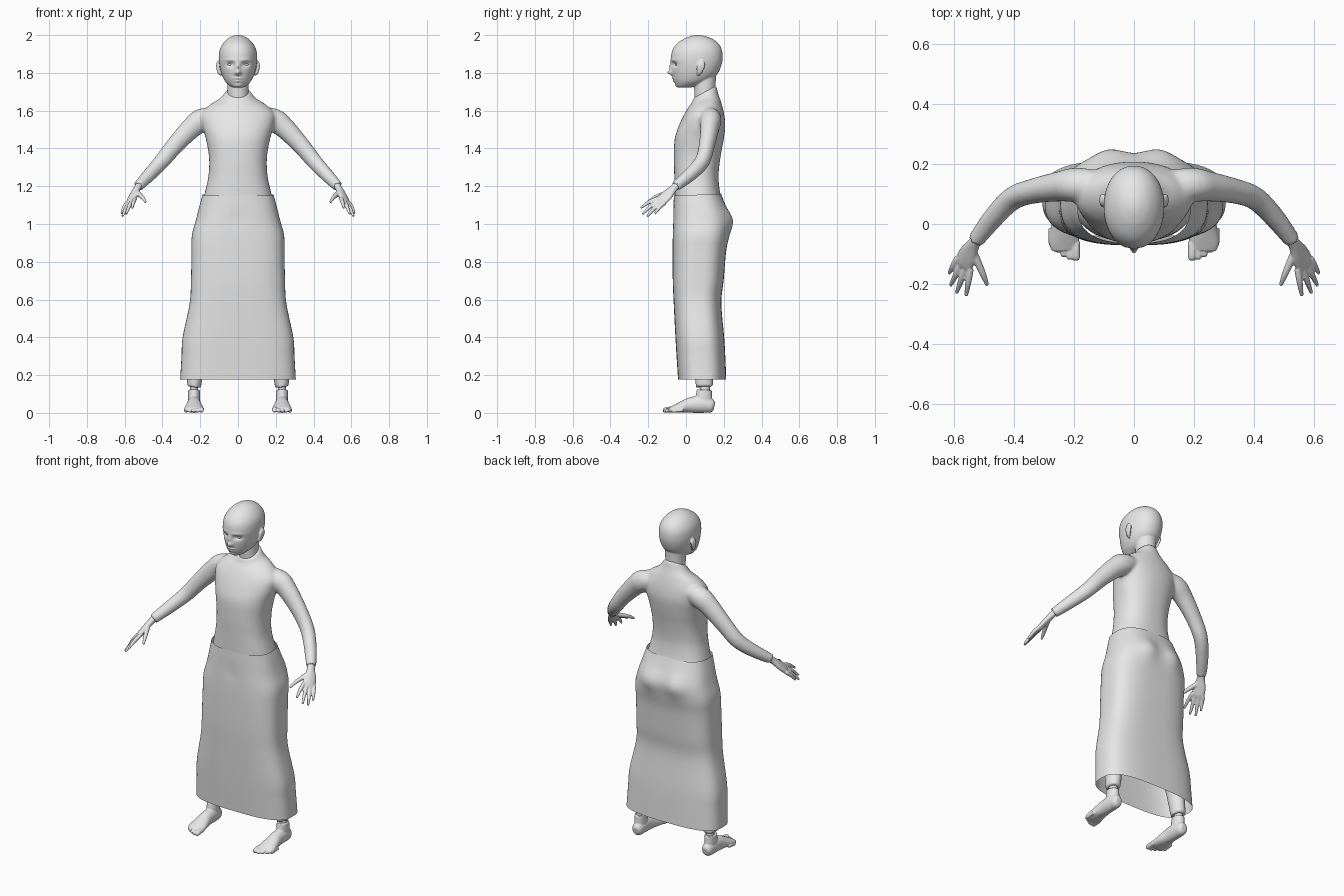
import bpy, bmesh, math
from mathutils import Vector, Matrix

grey = bpy.data.materials.new("plain_grey")
grey.diffuse_color = (0.8, 0.8, 0.8, 1)
X, Y, Z = Vector((1, 0, 0)), Vector((0, 1, 0)), Vector((0, 0, 1))


def resample(rows, k):
    """Catmull-Rom interpolation of rows of numbers."""
    out = []
    for i in range(len(rows) - 1):
        a, b, c, d = (rows[max(i - 1, 0)], rows[i], rows[i + 1],
                      rows[min(i + 2, len(rows) - 1)])
        for j in range(k):
            t = j / k
            out.append([0.5 * (2 * q + (r - p) * t + (2 * p - 5 * q + 4 * r - s) * t * t
                               + (3 * q - p - 3 * r + s) * t ** 3)
                        for p, q, r, s in zip(a, b, c, d)])
    return out + [list(rows[-1])]


def loft(bm, rings, seg=32, caps=True):
    """Skin superellipse rings given as (centre, half axis u, half axis v, exponent)."""
    loops = []
    for c, u, v, n in rings:
        loop = []
        for i in range(seg):
            a = 2 * math.pi * i / seg
            ca, sa = math.cos(a), math.sin(a)
            p = c + u * math.copysign(abs(ca) ** (2 / n), ca) \
                  + v * math.copysign(abs(sa) ** (2 / n), sa)
            loop.append(bm.verts.new(p))
        loops.append(loop)
    for a, b in zip(loops, loops[1:]):
        for i in range(seg):
            j = (i + 1) % seg
            bm.faces.new((a[i], a[j], b[j], b[i]))
    if caps:
        bm.faces.new(loops[0])
        bm.faces.new(loops[-1])


def column(bm, rows, k=4, seg=48, caps=True):
    """Upright body: rows of z, half width, front y, back y, exponent, tilt."""
    rings = [(Vector((0, (f + b) / 2, z)), X * w, Vector((0, (b - f) / 2, t * (b - f) / 2)), n)
             for z, w, f, b, n, t in resample(rows, k)]
    loft(bm, rings, seg, caps)


def tube(bm, rows, k=4, side=None, seg=20, s=1):
    """Limb along a path: rows of x, y, z, side radius, other radius."""
    rows = resample(rows, k)
    pts = [Vector((r[0] * s, r[1], r[2])) for r in rows]
    rings = []
    for i, r in enumerate(rows):
        t = (pts[min(i + 1, len(pts) - 1)] - pts[max(i - 1, 0)]).normalized()
        u = Vector((side[0] * s, side[1], side[2])) if side else (t.cross(Z) if abs(t.z) < 0.95 else X)
        u = (u - t * u.dot(t)).normalized()
        rings.append((pts[i], u * r[3], t.cross(u) * r[4], 2))
    loft(bm, rings, seg)


def ball(bm, c, r):
    bmesh.ops.create_uvsphere(bm, u_segments=20, v_segments=12, radius=1,
                              matrix=Matrix.Translation(c) @ Matrix.Diagonal((*r, 1)))


def finish(bm, name, voxel=0, smooth=0):
    bmesh.ops.recalc_face_normals(bm, faces=bm.faces)
    me = bpy.data.meshes.new(name)
    bm.to_mesh(me)
    bm.free()
    me.materials.append(grey)
    for p in me.polygons:
        p.use_smooth = True
    ob = bpy.data.objects.new(name, me)
    bpy.context.collection.objects.link(ob)
    if voxel:
        m = ob.modifiers.new("fuse", 'REMESH')
        m.mode, m.voxel_size, m.use_smooth_shade = 'VOXEL', voxel, True
    if smooth:
        m = ob.modifiers.new("soften", 'SMOOTH')
        m.factor, m.iterations = 0.5, smooth
    return ob


def bump(x, z, w, h):
    return math.exp(-(x / w) ** 2 - (z / h) ** 2)


# Bodysuit: torso, sleeves and trouser legs fused together
bm = bmesh.new()
column(bm, [(0.90, .15, -.02, .18, 2.2, 0), (1.00, .20, -.055, .22, 2.3, 0),
            (1.10, .19, -.058, .20, 2.4, 0), (1.16, .177, -.06, .182, 2.4, 0),
            (1.25, .157, -.062, .172, 2.4, 0), (1.35, .153, -.064, .182, 2.4, 0),
            (1.45, .17, -.060, .20, 2.3, 0), (1.52, .19, -.038, .208, 2.2, 0),
            (1.58, .195, -.01, .202, 2.1, 0), (1.63, .15, .015, .188, 2, .1),
            (1.665, .093, .032, .172, 2, .3), (1.70, .064, .04, .16, 2, .55)])
for s in (1, -1):
    tube(bm, [(.10, .12, 1.575, .055, .045), (.19, .13, 1.55, .058, .062),
              (.25, .125, 1.505, .05, .056), (.335, .11, 1.415, .042, .047),
              (.405, .085, 1.33, .039, .042), (.47, .02, 1.26, .035, .036),
              (.528, -.055, 1.2, .028, .028)], s=s)
    tube(bm, [(.10, .08, .98, .09, .10), (.13, .08, .75, .085, .085),
              (.17, .075, .5, .062, .062), (.215, .09, .3, .05, .055),
              (.233, .098, .137, .037, .046)], side=X, s=s)
finish(bm, "bodysuit", .009, 3)

# Skirt: open tapered shell with two rounded lobes at the back
bm = bmesh.new()
column(bm, [(1.155, .188, -.064, .186, 2.6, .04), (1.10, .203, -.066, .207, 2.6, 0),
            (1.02, .223, -.068, .232, 2.7, 0), (.94, .244, -.07, .227, 2.8, 0),
            (.85, .246, -.071, .212, 2.9, 0), (.70, .249, -.070, .199, 3, 0),
            (.58, .256, -.065, .187, 3, 0), (.40, .293, -.056, .202, 3, 0),
            (.30, .299, -.05, .208, 3, 0), (.177, .306, -.042, .213, 3, 0)],
       k=5, seg=72, caps=False)
for v in bm.verts:
    x, y, z = v.co
    if y > .1:
        v.co.y += .02 * bump(abs(x) - .085, z - 1.02, .06, .07)
    elif y < 0:
        v.co.y += .006 * bump(x, z - 1.02, .025, .05)
finish(bm, "skirt")

# Head: sculpted skull and face, fused with neck and ears
bm = bmesh.new()
column(bm, [(1.722, .026, -.042, .02, 2, 0), (1.732, .045, -.052, .06, 2, 0),
            (1.755, .068, -.062, .12, 2.1, 0), (1.79, .085, -.071, .163, 2.1, 0),
            (1.83, .096, -.076, .184, 2.1, 0), (1.875, .101, -.08, .194, 2.1, 0),
            (1.92, .097, -.072, .19, 2.1, 0), (1.955, .08, -.048, .172, 2.05, 0),
            (1.982, .053, -.008, .137, 2, 0), (1.996, .025, .03, .095, 2, 0),
            (2.0, .006, .055, .068, 2, 0)], k=8, seg=96)
for v in bm.verts:
    x, y, z = v.co
    if y < 0:
        ax = abs(x)
        v.co.y += (-.024 * bump(x, z - 1.801, .015, .013)         # nose tip
                   - .013 * bump(x, z - 1.83, .012, .024)         # nose bridge
                   + .016 * bump(ax - .04, z - 1.845, .02, .013)  # eye sockets
                   - .004 * bump(ax - .042, z - 1.868, .03, .007)  # brows
                   - .008 * bump(x, z - 1.771, .024, .005)        # upper lip
                   - .007 * bump(x, z - 1.756, .02, .005)         # lower lip
                   - .005 * bump(x, z - 1.733, .022, .008))       # chin
tube(bm, [(0, .105, 1.64, .058, .058), (0, .1, 1.70, .056, .056),
          (0, .1, 1.80, .058, .06)], side=X, seg=32)
for s in (1, -1):
    tube(bm, [(.088, .062, 1.79, .006, .008), (.1, .07, 1.803, .008, .014),
              (.106, .077, 1.83, .009, .021), (.106, .082, 1.85, .008, .019),
              (.1, .084, 1.864, .005, .01)], side=X, s=s)
finish(bm, "head", .004, 1)

# Eyes
bm = bmesh.new()
for s in (1, -1):
    ball(bm, (.041 * s, -.045, 1.845), (.015, .012, .008))
finish(bm, "eyes")

# Hands: flat palm, four fingers and a thumb
across = (.06, .075, -.03)
fingers = [((.546, -.150, 1.135), (.560, -.240, 1.085)),
           ((.560, -.142, 1.125), (.592, -.230, 1.052)),
           ((.574, -.130, 1.115), (.612, -.205, 1.040)),
           ((.588, -.113, 1.112), (.617, -.165, 1.055))]
for s, label in ((1, "left"), (-1, "right")):
    bm = bmesh.new()
    tube(bm, [(.518, -.042, 1.212, .021, .019), (.534, -.066, 1.188, .022, .018),
              (.552, -.098, 1.155, .034, .017), (.566, -.128, 1.126, .037, .015),
              (.572, -.142, 1.114, .03, .010)], side=across, s=s)
    for a, b in fingers:
        m = [(p + q) / 2 for p, q in zip(a, b)]
        m[2] += .006
        tube(bm, [(*a, .0115, .0115), (*m, .0105, .0105), (*b, .006, .006)], seg=12, s=s)
    tube(bm, [(.540, -.085, 1.172, .014, .014), (.518, -.135, 1.152, .0125, .0125),
              (.502, -.172, 1.136, .0105, .0105), (.489, -.205, 1.115, .006, .006)], seg=12, s=s)
    finish(bm, label + "_hand", .004, 1)

# Feet: sole and instep, ankle stub and five toes
for s, label in ((1, "left"), (-1, "right")):
    bm = bmesh.new()
    tube(bm, [(.233, .150, .034, .016, .02), (.233, .135, .037, .030, .036),
              (.233, .09, .045, .036, .045), (.233, .03, .042, .038, .042),
              (.233, -.02, .031, .046, .031), (.233, -.06, .021, .051, .021),
              (.230, -.085, .015, .044, .014)], side=X, s=s)
    tube(bm, [(.233, .095, .03, .03, .045), (.233, .095, .08, .032, .044),
              (.233, .097, .122, .031, .04)], side=X, s=s)
    for i in range(5):
        x, r = .194 + .0205 * i, (.0145, .0115, .011, .0105, .0095)[i]
        tip = -.122 + .003 * i * i
        tube(bm, [(x, tip + .06, r + .006, r, r), (x, tip + .025, r + .003, r, r),
                  (x, tip + .006, r, r * .9, r * .85), (x, tip, r, r * .5, r * .5)],
             side=X, seg=12, s=s)
    finish(bm, label + "_foot", .004, 1)
    # Narrow tendon joining ankle to trouser leg
    bm = bmesh.new()
    tube(bm, [(.233, .10, .11, .022, .026), (.233, .10, .15, .022, .026)], side=X, s=s)
    finish(bm, label + "_ankle")
